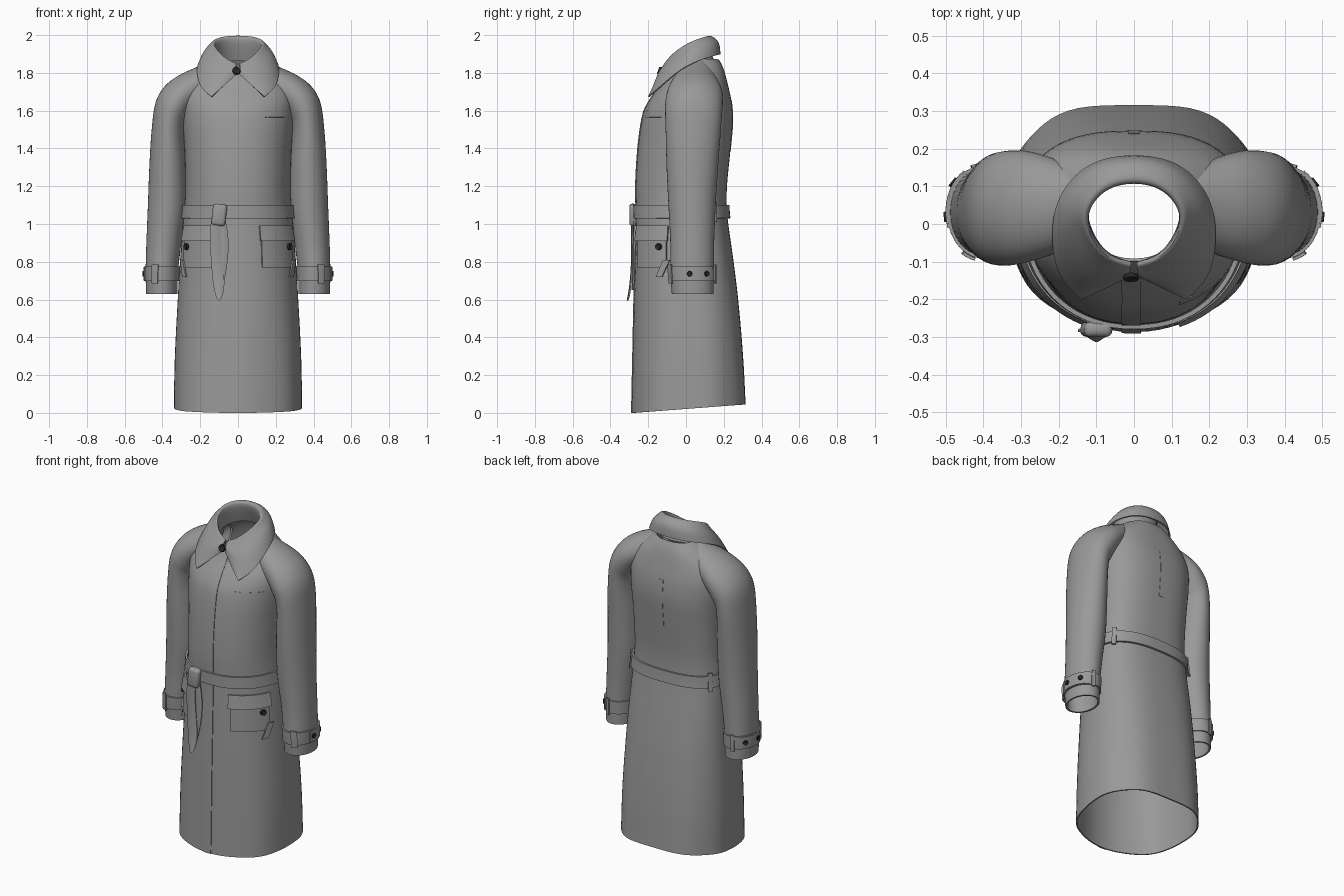
import bpy, bmesh, math
from mathutils import Vector, Matrix

if "Cube" in bpy.data.objects:
    bpy.data.objects.remove(bpy.data.objects["Cube"])


def material(name, rgb):
    m = bpy.data.materials.new(name)
    m.diffuse_color = (*rgb, 1)
    m.use_nodes = True
    m.node_tree.nodes["Principled BSDF"].inputs["Base Color"].default_value = m.diffuse_color
    return m


CLOTH = material("grey cloth", (0.32, 0.32, 0.32))
DARK = material("dark button", (0.02, 0.02, 0.02))

# body: z, half width, front y, back y
BODY = [(0, .335, -.28, .315), (.3, .33, -.275, .30), (.6, .315, -.27, .273),
        (.8, .303, -.265, .248), (1.0, .288, -.26, .22), (1.08, .28, -.26, .212),
        (1.2, .275, -.262, .213), (1.4, .28, -.25, .232), (1.55, .29, -.23, .244),
        (1.65, .293, -.203, .237), (1.72, .28, -.175, .222), (1.78, .24, -.14, .207),
        (1.83, .18, -.115, .192), (1.87, .13, -.095, .17)]
# sleeve: index, inner x z, outer x z, front y, back y
SLEEVE = [(0, .13, 1.72, .14, 1.865, -.03, .13), (1, .19, 1.66, .22, 1.825, -.07, .165),
          (2, .25, 1.60, .31, 1.783, -.095, .188), (3, .275, 1.55, .385, 1.725, -.105, .19),
          (4, .285, 1.52, .432, 1.64, -.105, .185), (5, .288, 1.45, .452, 1.5, -.102, .178),
          (6, .28, 1.3, .464, 1.31, -.098, .165), (7, .28, 1.1, .472, 1.1, -.088, .152),
          (8, .305, .9, .48, .9, -.078, .144), (9, .322, .75, .484, .75, -.078, .142),
          (10, .325, .63, .482, .63, -.07, .14)]


def interp(table, k):
    """Smooth interpolation of table rows by their first column."""
    n = len(table)
    i = 0
    while i < n - 2 and k > table[i + 1][0]:
        i += 1
    a, b = table[i], table[i + 1]
    p, q = table[max(i - 1, 0)], table[min(i + 2, n - 1)]
    h = b[0] - a[0]
    t = (k - a[0]) / h
    out = []
    for j in range(1, len(a)):
        ma = (b[j] - p[j]) / (b[0] - p[0]) * h
        mb = (q[j] - a[j]) / (q[0] - a[0]) * h
        out.append((2*t**3 - 3*t**2 + 1)*a[j] + (t**3 - 2*t**2 + t)*ma
                   + (3*t**2 - 2*t**3)*b[j] + (t**3 - t**2)*mb)
    return out


def body_pt(deg, z, off=0.0):
    """Point on the coat body; 0 degrees is centre front, 90 is +x."""
    hw, yf, yb = interp(BODY, z)
    s, c = math.sin(math.radians(deg)), math.cos(math.radians(deg))
    e = 2 / (2.2 if c > 0 else 2.6)
    d = .03 - yf if c > 0 else yb - .03
    off += .004 * math.cos(math.radians(deg * 7)) * max(0, .8 - z)
    x = hw * math.copysign(abs(s)**e, s) + off * s
    y = .03 - d * math.copysign(abs(c)**e, c) - off * c
    w = min(1, max(0, (z - 1.6) / .25))
    z += w * .4 * min(0, y - .05)                               # neckline dips in front
    z += .045 * max(0, 1 - z / .3) * max(0, (y + .28) / .6)     # hem rises at the back
    return Vector((x, y, z))


def front_pt(x, z, off):
    hw = interp(BODY, z)[0]
    return body_pt(math.copysign(math.degrees(math.asin((abs(x) / hw)**1.1)), x), z, off)


def sleeve_pt(deg, t, off=0.0):
    """Point on the +x sleeve; 0 degrees is the outer side, -90 the front."""
    xi, zi, xo, zo, y0, y1 = interp(SLEEVE, t)
    axis = Vector((xo - xi, 0, zo - zi)) / 2
    mid = Vector(((xo + xi) / 2, (y0 + y1) / 2, (zo + zi) / 2))
    a = math.radians(deg)
    return (mid + axis * math.cos(a) * (1 + off / axis.length)
            + Vector((0, ((y1 - y0) / 2 + off) * math.sin(a), 0)))


def finish(ob, mat):
    ob.data.materials.append(mat)
    bpy.ops.object.select_all(action='DESELECT')
    ob.select_set(True)
    bpy.context.view_layer.objects.active = ob
    for m in list(ob.modifiers):
        bpy.ops.object.modifier_apply(modifier=m.name)
    bpy.ops.object.shade_smooth_by_angle(angle=math.radians(40))
    return ob


def from_bmesh(name, bm):
    me = bpy.data.meshes.new(name)
    bmesh.ops.recalc_face_normals(bm, faces=bm.faces)
    bm.to_mesh(me)
    bm.free()
    ob = bpy.data.objects.new(name, me)
    bpy.context.collection.objects.link(ob)
    return ob


def grid(name, rows, wrap=False, thick=.008, sub=0, corners=()):
    """Cloth sheet through rows of points."""
    bm = bmesh.new()
    vs = [[bm.verts.new(p) for p in r] for r in rows]
    n = len(rows[0])
    for a, b in zip(vs, vs[1:]):
        for i in range(n if wrap else n - 1):
            j = (i + 1) % n
            bm.faces.new((a[i], a[j], b[j], b[i]))
    ob = from_bmesh(name, bm)
    if corners:
        cr = ob.data.attributes.new("crease_vert", 'FLOAT', 'POINT')
        for i in corners:
            cr.data[i].value = 1.0
    if sub:
        m = ob.modifiers.new("smooth", 'SUBSURF')
        m.levels = m.render_levels = sub
    m = ob.modifiers.new("thickness", 'SOLIDIFY')
    m.thickness, m.offset = thick, 0
    return finish(ob, CLOTH)


def patch(name, f, u0, u1, v0, v1, off, nu=10, nv=5, thick=.01, side=1, wrap=False):
    """Piece of cloth lying on a surface function f(u, v, off)."""
    m = nu if wrap else nu + 1
    rows = [[Vector((side, 1, 1)) * f(u0 + (u1 - u0) * i / nu, v0 + (v1 - v0) * j / nv, off)
             for i in range(m)] for j in range(nv + 1)]
    return grid(name, rows, wrap, thick)


def button(name, pos, normal, r=.018):
    bm = bmesh.new()
    bmesh.ops.create_cone(bm, cap_ends=True, segments=20, radius1=r, radius2=r * .9, depth=.012)
    top = [f for f in bm.faces if f.normal.z > .9]
    bmesh.ops.inset_region(bm, faces=top, thickness=.005, depth=-.004)
    rot = Vector(normal).to_track_quat('Z', 'Y').to_matrix().to_4x4()
    bm.transform(Matrix.Translation(pos) @ rot)
    finish(from_bmesh(name, bm), DARK)


# coat body, front placket edge, back pleat, chest welt
patch("coat_body", body_pt, 0, 360, 0, 1.87, 0, 72, 60, .008, wrap=True)
patch("front_placket", front_pt, -.032, .018, .0, 1.85, .005, 4, 50, .006)
patch("back_pleat", body_pt, 178.8, 181.2, 1.38, 1.66, .003, 2, 12, .006)
patch("chest_welt", body_pt, 22, 60, 1.565, 1.605, .003, 10, 2, .006)

# belt with loops, knot and hanging ends
patch("belt", body_pt, 0, 360, 1.03, 1.10, .013, 72, 2, .012, wrap=True)
bm = bmesh.new()
bmesh.ops.create_cube(bm, size=1)
bm.transform(Matrix.Translation((-.1, -.28, 1.048)) @ Matrix.Rotation(.12, 4, 'Y')
             @ Matrix.Diagonal((.075, .04, .115, 1)))
knot = from_bmesh("belt_knot", bm)
bev = knot.modifiers.new("round", 'BEVEL')
bev.width, bev.segments = .016, 3
finish(knot, CLOTH)
ENDS = {"belt_end_front": [(-.11, -.29, 1.04, .028), (-.125, -.288, .94, .028), (-.112, -.288, .8, .028),
                           (-.10, -.297, .67, .034), (-.10, -.312, .595, .008)],
        "belt_end_back": [(-.095, -.278, 1.04, .024), (-.07, -.28, .93, .022), (-.075, -.28, .8, .022),
                          (-.10, -.286, .65, .018)]}
for name, pts in ENDS.items():
    grid(name, [[(x + k * w, y + .006 * abs(k), z) for k in (-1, 0, 1)] for x, y, z, w in pts],
         sub=2, corners=(0, 2))

for s, tag in ((1, "left"), (-1, "right")):
    patch(tag + "_belt_loop", body_pt, 117, 124, 1.01, 1.12, .022, 3, 3, .008, s)

    # pocket, flap, tab and button
    patch(tag + "_pocket", body_pt, 22, 66, .77, .94, .008, 12, 5, .012, s)
    patch(tag + "_pocket_flap", lambda u, v, o: body_pt(u, v, o + (.99 - v) * .12),
          20, 68, .91, .99, .014, 12, 4, .012, s)
    patch(tag + "_pocket_tab", lambda u, v, o: body_pt(u + (v - .75) * 90, v, o),
          58, 65, .72, .81, .018, 3, 4, .008, s)
    p, q = body_pt(58, .88, .022), body_pt(58, .88, .05)
    flip = Vector((s, 1, 1))
    button(tag + "_pocket_button", p * flip, (q - p) * flip)

    # raglan sleeve with cuff strap, loop and buttons
    patch(tag + "_sleeve", sleeve_pt, 0, 360, 0, 10, 0, 40, 50, .01, s, True)
    patch(tag + "_cuff_strap", sleeve_pt, 0, 360, 8.82, 9.42, .008, 40, 3, .01, s, True)
    patch(tag + "_strap_end", sleeve_pt, -20, 60, 8.84, 9.40, .013, 10, 3, .008, s)
    patch(tag + "_strap_loop", sleeve_pt, -78, -58, 8.74, 9.52, .018, 4, 3, .008, s)
    patch(tag + "_back_strap_loop", sleeve_pt, 72, 84, 8.74, 9.52, .016, 4, 3, .008, s)
    for k, a in enumerate((-6, 38)):
        p, q = sleeve_pt(a, 9.1, .016), sleeve_pt(a, 9.1, .05)
        button(f"{tag}_cuff_button_{k}", p * flip, (q - p) * flip, .015)

# collar: stand, fold line and leaf, from centre front round to centre back
FOLD = [(.01, -.118, 1.835), (.055, -.108, 1.852), (.105, -.075, 1.888), (.145, 0, 1.935),
        (.145, .065, 1.962), (.09, .138, 1.982), (0, .16, 1.987)]
EDGE = [(.01, -.135, 1.79), (.14, -.198, 1.673), (.205, -.135, 1.725), (.218, -.03, 1.82),
        (.205, .07, 1.868), (.125, .165, 1.895), (0, .185, 1.90)]


def both(half):
    return half + [(-x, y, z) for x, y, z in reversed(half[:-1])]


base = [(x * .88, y * .92 + .005, 1.835 + .2 * y) for x, y, z in FOLD]
top = [(x * .85, y * .72 - .018, z + .022) for x, y, z in FOLD]
mid = [((a[0] + b[0]) / 2 * 1.04, (a[1] + b[1]) / 2 * 1.06, (a[2] + b[2]) / 2 + .012)
       for a, b in zip(FOLD, EDGE)]
rows = [both(r) for r in (base, top, FOLD, mid, EDGE)]
n = len(rows[0])
grid("collar", rows, thick=.008, sub=3, corners=(4*n, 4*n + 1, 5*n - 2, 5*n - 1))
button("collar_button", (-.008, -.142, 1.812), (0, -1, .35), .022)
